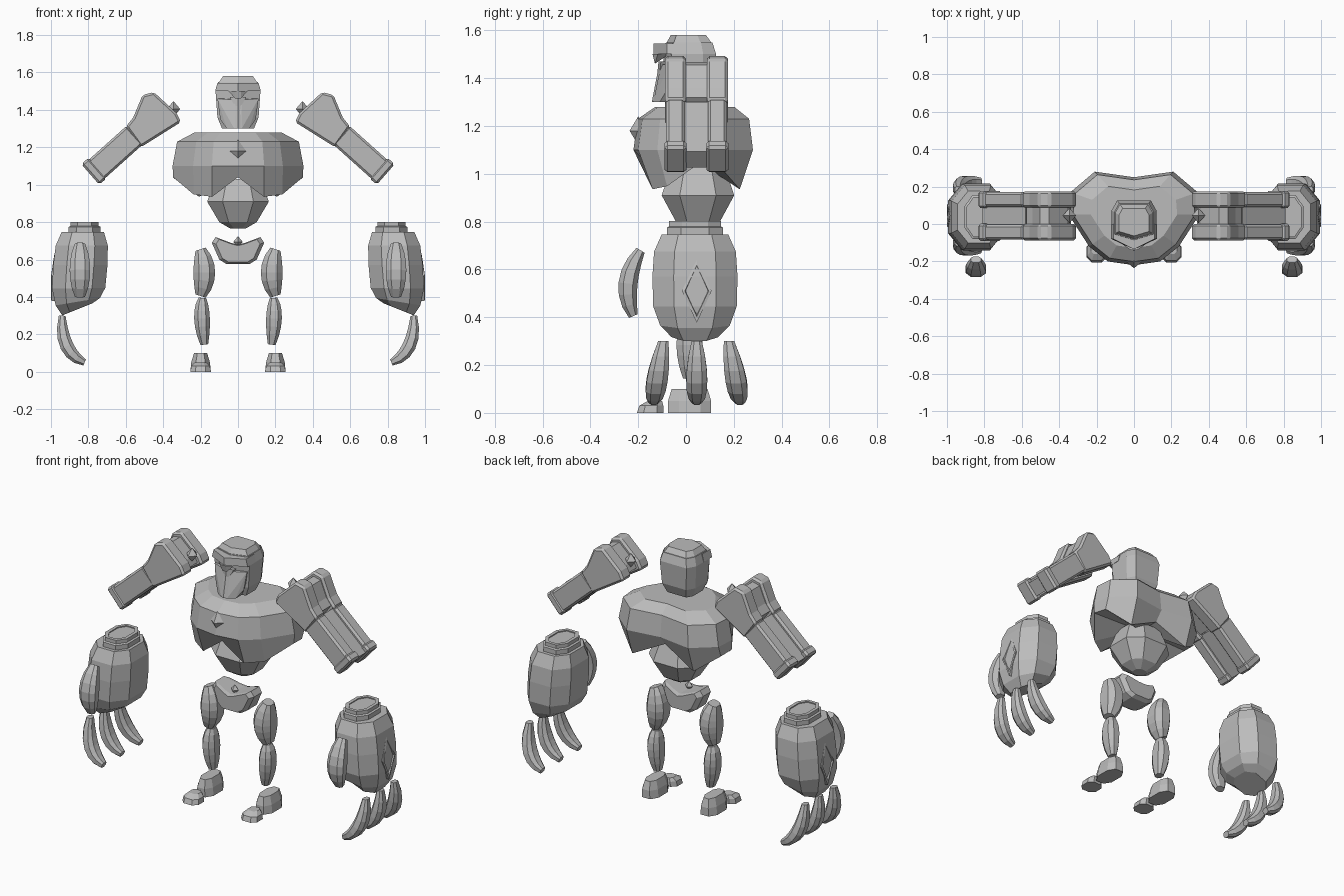
import bpy, bmesh, math
from mathutils import Vector

cube = bpy.data.objects.get("Cube")
if cube:
    bpy.data.objects.remove(cube, do_unlink=True)

grey = bpy.data.materials.new("stone_grey")
grey.use_nodes = True
grey.diffuse_color = (.5, .5, .5, 1)
grey.node_tree.nodes["Principled BSDF"].inputs["Base Color"].default_value = grey.diffuse_color


def finish(name, bm, bevel=0):
    bmesh.ops.recalc_face_normals(bm, faces=bm.faces)
    mesh = bpy.data.meshes.new(name)
    bm.to_mesh(mesh)
    bm.free()
    mesh.materials.append(grey)
    part = bpy.data.objects.new(name, mesh)
    bpy.context.collection.objects.link(part)
    if bevel:
        modifier = part.modifiers.new("soft_edges", 'BEVEL')
        modifier.width = bevel
        modifier.segments = 1
    return part


def pair(part):
    # Turn a part into a left part and its mirrored right twin
    twin = part.copy()
    twin.data = part.data.copy()
    for vertex in twin.data.vertices:
        vertex.co.x *= -1
    twin.data.flip_normals()
    twin.name = "right_" + part.name
    part.name = "left_" + part.name
    bpy.context.collection.objects.link(twin)


def hull(name, points):
    bm = bmesh.new()
    for point in points:
        bm.verts.new(point)
    bmesh.ops.convex_hull(bm, input=bm.verts)
    bmesh.ops.dissolve_limit(bm, angle_limit=.03, verts=bm.verts, edges=bm.edges)
    return finish(name, bm)


def loft(name, rings, bevel=0, tip=None):
    # Skin between rings; a tip closes the first ring with a fan instead of a flat cap
    bm = bmesh.new()
    loops = [[bm.verts.new(point) for point in ring] for ring in rings]
    count = len(loops[0])
    for low, high in zip(loops, loops[1:]):
        for i in range(count):
            j = (i + 1) % count
            bm.faces.new((low[i], low[j], high[j], high[i]))
    bm.faces.new(loops[-1])
    if tip:
        apex = bm.verts.new(tip)
        for i in range(count):
            bm.faces.new((loops[0][i], loops[0][(i + 1) % count], apex))
    else:
        bm.faces.new(loops[0])
    return finish(name, bm, bevel)


def prism(name, outline, front, back, bevel=0):
    return loft(name, [[(x, y, z) for x, z in outline] for y in (front, back)], bevel)


def octagon(centre, a, b, k=.5):
    # Chamfered rectangle spanned by two half axes
    corners = []
    for u, v in ((1, 1), (-1, 1), (-1, -1), (1, -1)):
        ends = [(u, v * k), (u * k, v)]
        corners += ends if u == v else reversed(ends)
    return [Vector(centre) + a * u + b * v for u, v in corners]


def level_ring(x, y, z, wide, deep, tilt=0):
    return octagon((x, y, z), Vector((wide, 0, -wide * tilt)), Vector((0, deep, 0)))


def gem(name, centre, size):
    points = []
    for axis in range(3):
        for sign in (1, -1):
            point = Vector(centre)
            point[axis] += sign * size[axis]
            points.append(point)
    return hull(name, points)


def limb(name, start, control, end, side, thick, steps=6):
    # Rounded faceted tube along a quadratic curve; side is the half axis across it
    p, q, r = Vector(start), Vector(control), Vector(end)
    rings = []
    for i in range(steps + 1):
        t = i / steps
        centre = p.lerp(q, t).lerp(q.lerp(r, t), t)
        along = (q - p).lerp(r - q, t)
        size = math.sin(math.pi * (.1 + .8 * t)) ** .6
        across = along.cross(side).normalized() * thick
        rings.append(octagon(centre, across * size, side * size))
    return loft(name, rings)


def mirror(half):
    return half + [(-p[0], *p[1:]) for p in reversed(half) if p[0] > 0]


# Chest: one plan scaled at each level, over an arched lower rim
plan = mirror([(0, -.22), (.14, -.2), (.24, -.12), (.35, .05), (.34, .17), (.21, .28), (0, .25)])
middle = .05


def chest_ring(z, across, along, arch=0):
    return [(x * across, middle + (y - middle) * along,
             z - arch * math.sin(math.pi * abs(x) / .35)) for x, y in plan]


loft("chest", [chest_ring(1.04, .99, .76, .11), chest_ring(1.1, 1, 1),
               chest_ring(1.23, .93, .93), chest_ring(1.28, .66, .66)], tip=(0, middle, 1.05))
gem("chest_gem", (0, -.2, 1.18), (.046, .036, .06))

# Waist: faceted ball tapering downwards
loft("waist", [level_ring(0, middle, z, r, r * .92)
               for r, z in ((.04, .765), (.1, .8), (.165, .91), (.12, 1.03))])


# Head: shell, crown, brow and pointed mask
def head_ring(w, z):
    return mirror([(0, -.8 * w, z), (w, -.5 * w, z), (w, .6 * w, z), (.75 * w, 1.05 * w, z)])


loft("head", [head_ring(w, z) for w, z in ((.085, 1.3), (.11, 1.36), (.12, 1.5), (.105, 1.55))])
loft("crown", [head_ring(w, z) for w, z in ((.1, 1.55), (.08, 1.58))])
loft("brow", [mirror([(0, -.135, z), (w, -.08, z), (w, 0, z), (0, 0, z)])
              for w, z in ((.122, 1.5), (.11, 1.545))])
hull("brow_point", mirror([(.05, -.118, 1.5), (.015, -.14, 1.5), (.015, -.13, 1.46), (.04, -.07, 1.5)]))
hull("mask", mirror([(.02, -.105, 1.455), (.02, -.137, 1.3), (.06, -.11, 1.3), (.095, -.08, 1.35),
                     (.11, -.07, 1.46), (.06, -.05, 1.3), (.1, -.02, 1.46)]))
loft("mask_ridge", [mirror([(0, y - .01, z), (w, y, z), (w, y + .04, z), (0, y + .04, z)])
                    for w, y, z in ((.024, -.133, 1.3), (.016, -.11, 1.42), (.045, -.105, 1.47))])

# Pelvis: bowl with a dipped top and a small gem
bowl = mirror([(0, .68), (.04, .69), (.12, .72), (.14, .69), (.1, .6), (.06, .575)])
heart = .645
loft("pelvis", [[(x * k, y + abs(x) * lean, heart + (z - heart) * k) for x, z in bowl]
                for k, y, lean in ((.84, -.095, .2), (1, -.07, .2), (1, .06, -.2), (.8, .085, -.2))])
gem("pelvis_gem", (0, -.03, .695), (.025, .025, .03))

# Legs and feet
pair(limb("thigh", (.2, .01, .655), (.16, .01, .53), (.2, .01, .405), Vector((0, .07, 0)), .058))
pair(limb("calf", (.19, .015, .395), (.2, .015, .3), (.18, .015, .145), Vector((0, .055, 0)), .042))
pair(loft("foot", [level_ring(.2, .015, z, w, d)
                   for z, w, d in ((0, .055, .09), (.05, .05, .09), (.1, .035, .075))]))
pair(loft("toe", [level_ring(.2, y, z, w, d)
                  for y, z, w, d in ((-.15, 0, .055, .055), (-.145, .03, .05, .05), (-.13, .05, .03, .03))]))


# Arms: outer rails around a recessed core, with a collar at the wrist
def beam(start, end, half):
    p, q = Vector(start), Vector(end)
    across = (q - p).orthogonal().normalized() * half
    return [p + across, q + across, q - across, p - across]


shoulder = [(.305, 1.335), (.33, 1.385), (.45, 1.495), (.51, 1.48), (.56, 1.36), (.6, 1.31), (.52, 1.2)]
elbow, wrist = (.55, 1.267), (.77, 1.07)
for label, y in (("front", -.044), ("back", .131)):
    for part, outline, half in (("_shoulder_rail", shoulder, .044),
                                ("_forearm_rail", beam(elbow, wrist, .066), .04),
                                ("_wrist_collar", beam((.75, 1.09), (.79, 1.055), .073), .046)):
        pair(prism(label + part, outline, y - half, y + half, .012))
pivot = Vector((.47, 1.36))
pair(prism("shoulder_core", [pivot.lerp(Vector(p), .8) for p in shoulder], -.01, .1))
pair(prism("forearm_core", beam(elbow, (.78, 1.06), .045), -.01, .1))
pair(gem("shoulder_gem", (.345, .045, 1.405), (.036, .04, .042)))

# Hands: barrel bulging between a tilted bottom and a stepped collar
rings = []
for u in (-1, -.8, -.45, .15, .65, 1):
    taper = 1 - (.45 if u < 0 else .22) * u ** 4
    tilt = .4 * max(0, -u) ** 4
    rings.append(level_ring(.845 - .015 * u, .0375, .54 + .207 * u, .145 * taper, .178 * taper, tilt))
pair(loft("hand", rings))
pair(loft("hand_collar", [level_ring(.82, .0375, z, .085 - inset, .118 - inset)
                          for z, inset in ((.74, 0), (.775, 0), (.78, .01), (.802, .01),
                                           (.802, .03), (.796, .03))]))


# Diamond frame with a sunken face on the outside of each hand
def diamond(x, k):
    return [(x + .02 * k * min(0, -v), .045 + .062 * k * u, .51 + .133 * k * v)
            for u, v in ((0, 1), (1, 0), (0, -1), (-1, 0))]


pair(loft("hand_diamond", [diamond(x, k) for x, k in ((.94, 1), (.998, 1), (1, .8), (.988, .75))]))

# Thumb and three hooked fingers, fanned front to back
pair(limb("thumb", (.845, -.19, .68), (.845, -.28, .54), (.845, -.22, .405), Vector((.055, 0, 0)), .04))
for label, y, fan in (("front", -.095, -.04), ("middle", .045, 0), ("back", .18, .045)):
    pair(limb(label + "_finger", (.94, y, .3), (.95, y + fan * .8, .1), (.82, y + fan, .05),
              Vector((0, .044, 0)), .036))
